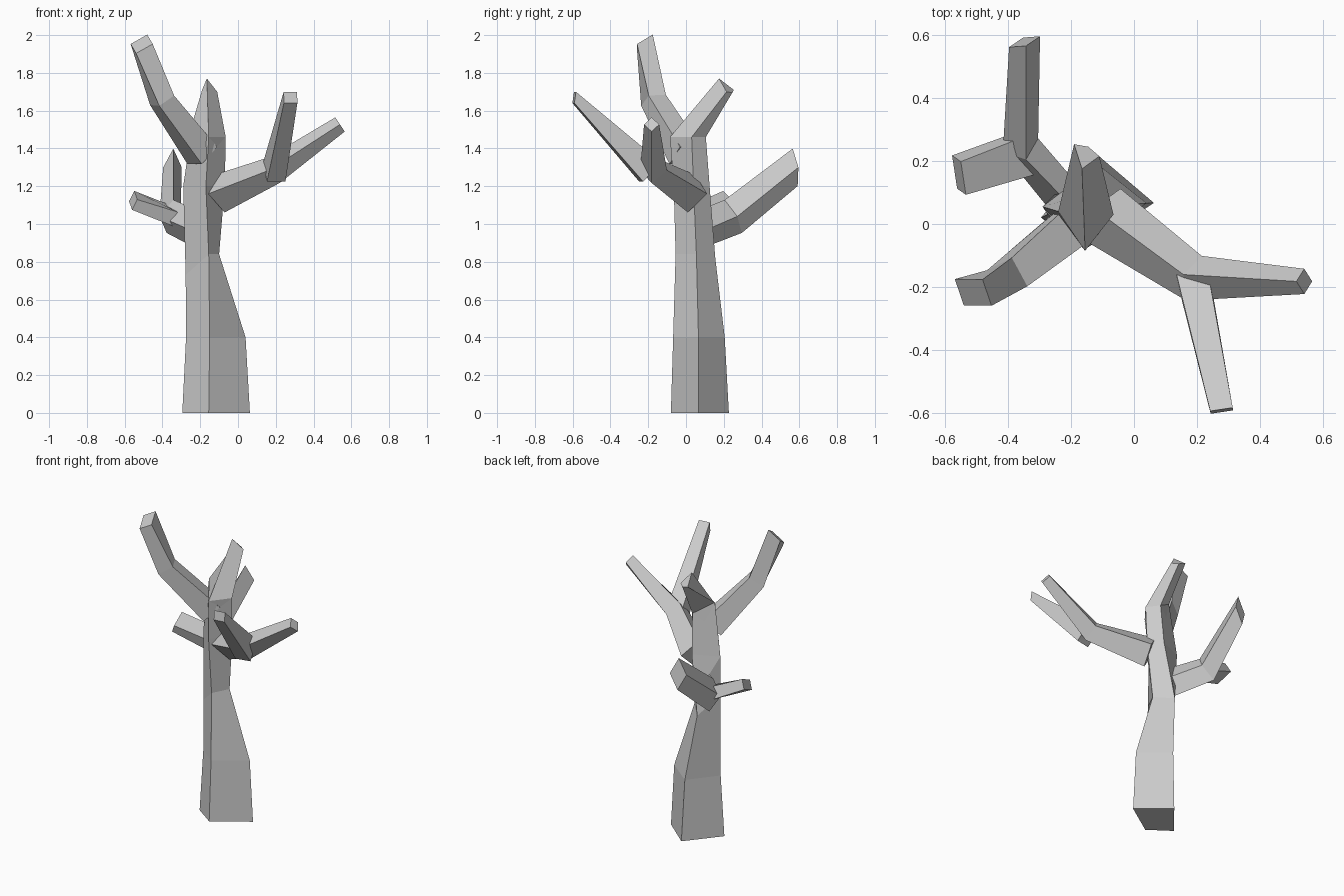
import bpy, bmesh, math
from mathutils import Vector

if "Cube" in bpy.data.objects:
    bpy.data.objects.remove(bpy.data.objects["Cube"])

Z = Vector((0, 0, 1))


def loft(name, rings):
    """Skin a list of four-cornered rings and cap both ends."""
    bm = bmesh.new()
    loops = [[bm.verts.new(p) for p in r] for r in rings]
    for lo, hi in zip(loops, loops[1:]):
        for i in range(4):
            j = (i + 1) % 4
            bm.faces.new((lo[i], lo[j], hi[j], hi[i]))
    bm.faces.new(loops[0][::-1])
    bm.faces.new(loops[-1])
    bmesh.ops.recalc_face_normals(bm, faces=bm.faces)
    me = bpy.data.meshes.new(name)
    bm.to_mesh(me)
    bm.free()
    ob = bpy.data.objects.new(name, me)
    bpy.context.collection.objects.link(ob)
    return ob


def limb(name, path, diamond=True, tip_dir=None):
    """Sweep a four-sided section; path = (x, y, z, half width, half height, roll)."""
    pts = [Vector(p[:3]) for p in path]
    unit = [(1, 0), (0, 1), (-1, 0), (0, -1)] if diamond else [(1, 1), (-1, 1), (-1, -1), (1, -1)]
    rings = []
    for i, (p, row) in enumerate(zip(pts, path)):
        t = Vector()
        if i > 0:
            t += (p - pts[i - 1]).normalized()
        if i < len(pts) - 1:
            t += (pts[i + 1] - p).normalized()
        elif tip_dir:
            t = Vector(tip_dir)
        u = t.cross(Z).normalized()
        v = u.cross(t).normalized()
        a, b, roll = row[3:]
        c, s = math.cos(math.radians(roll)), math.sin(math.radians(roll))
        rings.append([p + u * (x * a * c - y * b * s) + v * (x * a * s + y * b * c) for x, y in unit])
    return loft(name, rings)


# Trunk with its tapering top stub: front, right, back, left corner per ring
tree = loft("tree", [
    [(-.155, -.08, 0), (.063, .067, 0), (-.125, .227, 0), (-.295, .02, 0)],
    [(-.15, -.068, .4), (.04, .066, .4), (-.135, .205, .4), (-.275, .03, .4)],
    [(-.155, -.055, .84), (-.10, .055, .84), (-.19, .155, .82), (-.277, .035, .73)],
    [(-.17, -.065, 1.2), (-.07, .04, 1.2), (-.13, .125, 1.2), (-.29, .055, 1.2)],
    [(-.155, -.085, 1.46), (-.065, .03, 1.46), (-.12, .105, 1.46), (-.24, .04, 1.54)],
    [(-.165, .175, 1.77), (-.11, .215, 1.70), (-.145, .245, 1.695), (-.19, .253, 1.71)],
])

parts = [
    # Right bough and its forward spur
    limb("right_bough", [(-.10, .03, 1.16, .10, .105, 0), (.19, -.172, 1.285, .075, .075, 0),
                         (.54, -.182, 1.527, .04, .045, 0)], tip_dir=(.75, 0, .5)),
    limb("right_spur", [(.192, -.19, 1.275, .05, .07, 0), (.278, -.592, 1.67, .036, .03, 0)],
         diamond=False, tip_dir=(.15, -1, .15)),
    # Tall crown branch leaning left
    limb("crown_branch", [(-.19, -.005, 1.365, .095, .095, -42), (-.402, -.172, 1.655, .073, .073, -40),
                          (-.51, -.217, 1.953, .072, .071, 0)], tip_dir=(-.42, -.58, .73)),
    # Low branch reaching back, with a side twig
    limb("back_branch", [(-.21, .07, .97, .06, .10, 0), (-.36, .25, 1.04, .06, .10, 0),
                         (-.347, .578, 1.30, .052, .10, 0)], tip_dir=(-.35, 1, .15)),
    limb("left_twig", [(-.34, .225, 1.04, .065, .04, 15), (-.555, .155, 1.125, .058, .032, 25)],
         diamond=False),
]

# Weld every limb into the trunk
for part in parts:
    mod = tree.modifiers.new(part.name, "BOOLEAN")
    mod.operation = "UNION"
    mod.solver = "EXACT"
    mod.object = part
bpy.context.view_layer.objects.active = tree
for mod in list(tree.modifiers):
    bpy.ops.object.modifier_apply(modifier=mod.name)
for part in parts:
    bpy.data.objects.remove(part)
